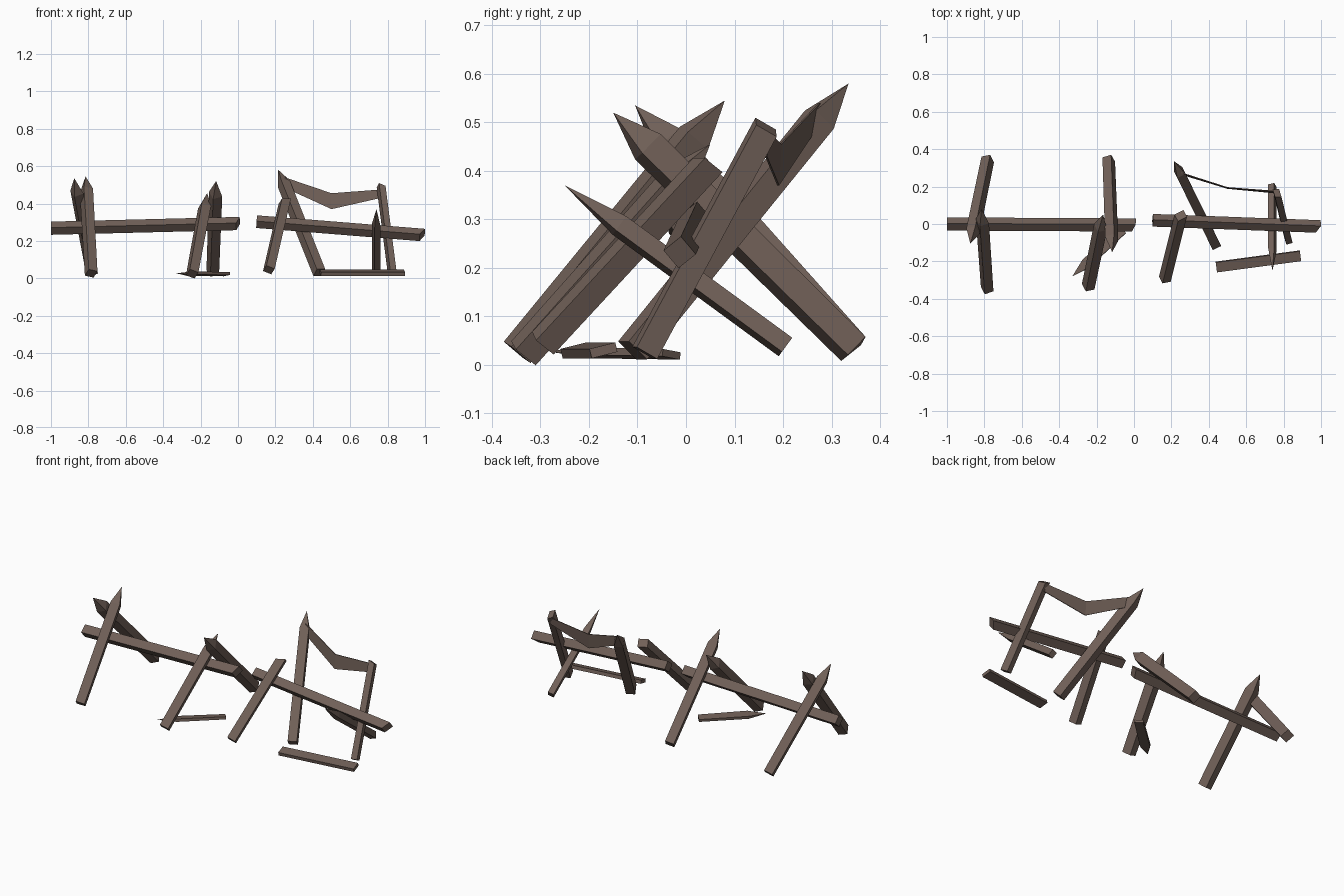
import bpy, bmesh, math
from mathutils import Vector

if "Cube" in bpy.data.objects:
    bpy.data.objects.remove(bpy.data.objects["Cube"])

wood = bpy.data.materials.new("weathered brown wood")
wood.diffuse_color = (0.165, 0.118, 0.098, 1)
wood.use_nodes = True
wood.node_tree.nodes["Principled BSDF"].inputs["Base Color"].default_value = wood.diffuse_color


def finish(name, bm):
    bmesh.ops.recalc_face_normals(bm, faces=bm.faces)
    me = bpy.data.meshes.new(name)
    bm.to_mesh(me)
    bm.free()
    me.materials.append(wood)
    ob = bpy.data.objects.new(name, me)
    bpy.context.collection.objects.link(ob)
    return ob


def timber(name, a, b, w, h, twist=25, point=0.0, taper=1.0, side=(1, 0, 0), slant=0.0):
    """Four-sided timber from a to b; point = length of sharpened tip at b."""
    a, b = Vector(a), Vector(b)
    d = (b - a).normalized()
    u = Vector(side)
    u = (u - d * u.dot(d)).normalized()
    v = d.cross(u)
    t = math.radians(twist)
    u, v = u * math.cos(t) + v * math.sin(t), v * math.cos(t) - u * math.sin(t)
    bm = bmesh.new()

    def ring(c, s, sl=0):
        return [bm.verts.new(c + u * i * w * s / 2 + v * j * h * s / 2 + d * sl * i)
                for i, j in ((-1, -1), (1, -1), (1, 1), (-1, 1))]
    r0 = ring(a, 1.0)
    r1 = ring(b - d * point, taper, slant)
    bm.faces.new(r0)
    for k in range(4):
        bm.faces.new((r0[k], r0[(k + 1) % 4], r1[(k + 1) % 4], r1[k]))
    if point:
        tip = bm.verts.new(b)
        for k in range(4):
            bm.faces.new((r1[k], r1[(k + 1) % 4], tip))
    else:
        bm.faces.new(r1)
    return finish(name, bm)


# horizontal rails
timber("left_rail", (-1, 0, 0.268), (0, -0.005, 0.293), 0.05, 0.05, 40, side=(0, 1, 0), slant=0.01)
timber("right_rail", (0.1, 0.02, 0.303), (0.985, -0.013, 0.232), 0.048, 0.048, 40, side=(0, 1, 0), slant=0.012)

# sharpened crossed stakes: name, base, tip
for name, a, b in (
    ("left_stake_back", (-0.782, 0.345, 0.033), (-0.875, -0.105, 0.535)),
    ("left_stake_front", (-0.785, -0.348, 0.026), (-0.815, 0.08, 0.545)),
    ("middle_stake_back", (-0.135, 0.345, 0.033), (-0.117, -0.15, 0.52)),
    ("middle_stake_front", (-0.245, -0.335, 0.024), (-0.165, 0.05, 0.455)),
):
    timber(name, a, b, 0.05, 0.056, 22, point=0.1, taper=1.05)
timber("tall_stake", (0.435, -0.11, 0.03), (0.215, 0.335, 0.58), 0.05, 0.056, 20, point=0.1)

# blunt stakes
timber("broken_stake", (0.165, -0.295, 0.045), (0.25, 0.045, 0.412), 0.048, 0.05, 22, slant=0.012)
timber("blunt_stake", (0.825, -0.085, 0.025), (0.765, 0.165, 0.49), 0.034, 0.05, 15, slant=-0.008)

# thin sharpened brace and fallen pieces
timber("thin_brace", (0.74, 0.205, 0.037), (0.74, -0.25, 0.37), 0.034, 0.038, 20, point=0.14)
timber("fallen_shard", (-0.06, -0.03, 0.022), (-0.33, -0.28, 0.027), 0.05, 0.015, 8,
       point=0.1, taper=1.1, side=(1, -1, 0))
timber("fallen_plank", (0.44, -0.23, 0.03), (0.89, -0.17, 0.03), 0.055, 0.02, 14, side=(0, 1, 0))

# thin sagging strip between the two tall posts
top = [(0.25, 0.275, 0.54), (0.5, 0.195, 0.455), (0.765, 0.175, 0.475)]
low = [(0.27, 0.26, 0.475), (0.5, 0.19, 0.37), (0.765, 0.165, 0.43)]
bm = bmesh.new()
rows = []
for off in (-0.002, 0.002):
    rows.append([[bm.verts.new((x, y + off, z)) for x, y, z in r] for r in (top, low)])
(ft, fl), (bt, bl) = rows
for k in range(2):
    for p, q in ((ft, fl), (bt, bl), (ft, bt), (fl, bl)):
        bm.faces.new((p[k], p[k + 1], q[k + 1], q[k]))
for k in (0, 2):
    bm.faces.new((ft[k], fl[k], bl[k], bt[k]))
finish("sagging_strip", bm)
